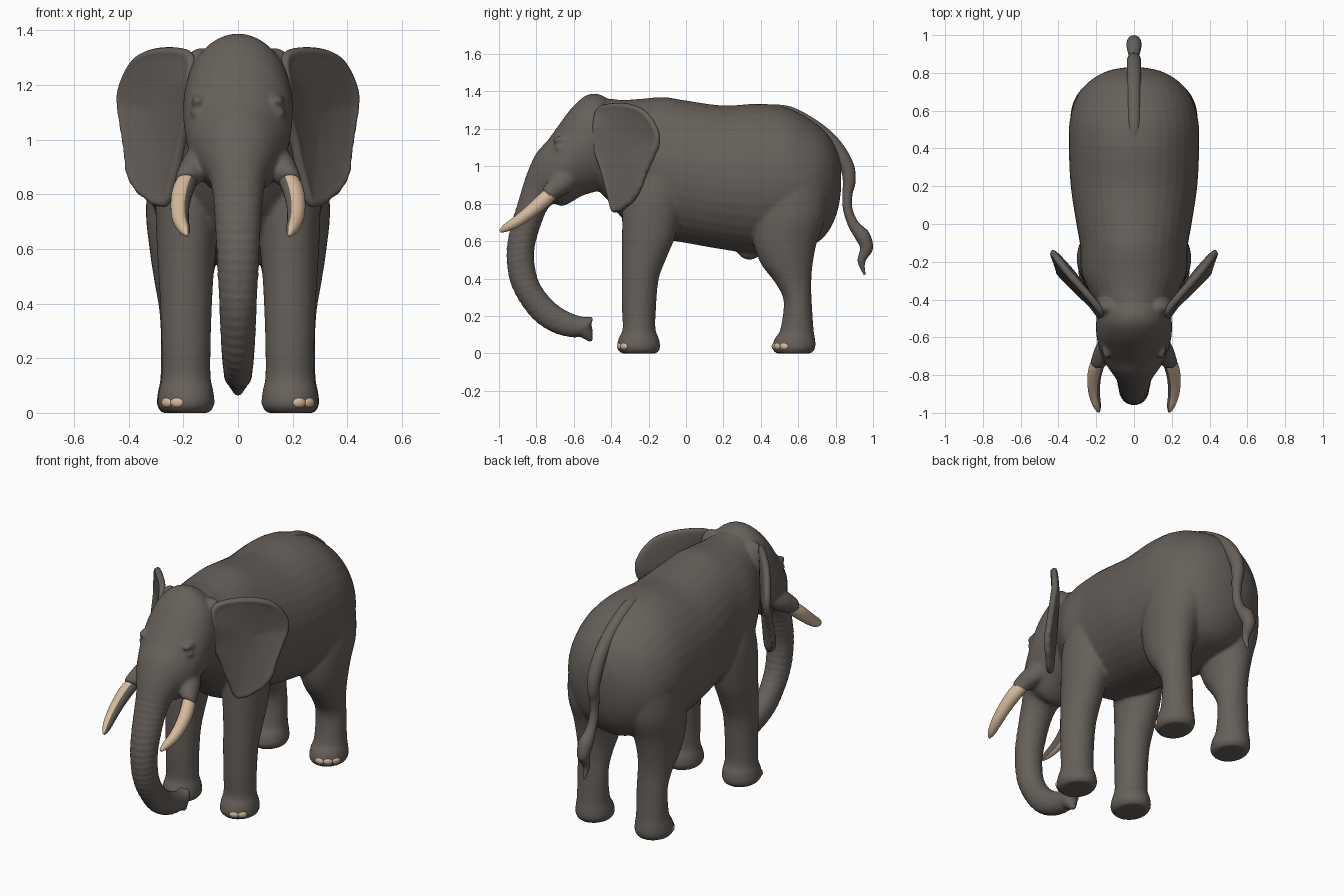
import bpy, bmesh, math
from mathutils import Vector, Matrix

if "Cube" in bpy.data.objects:
    bpy.data.objects.remove(bpy.data.objects["Cube"])


def material(name, rgb):
    m = bpy.data.materials.new(name)
    m.diffuse_color = (*rgb, 1)
    m.use_nodes = True
    m.node_tree.nodes["Principled BSDF"].inputs["Base Color"].default_value = m.diffuse_color
    return m


SKIN = material("grey_brown_skin", (0.135, 0.117, 0.103))
IVORY = material("cream_ivory", (0.66, 0.49, 0.33))


def finish(name, bm, *mats):
    bmesh.ops.recalc_face_normals(bm, faces=bm.faces)
    me = bpy.data.meshes.new(name)
    bm.to_mesh(me)
    bm.free()
    for m in mats:
        me.materials.append(m)
    me.polygons.foreach_set("use_smooth", [True] * len(me.polygons))
    ob = bpy.data.objects.new(name, me)
    bpy.context.collection.objects.link(ob)
    return ob


def smooth_path(pts, steps, closed=False):
    """Catmull-Rom interpolation of tuples."""
    k = len(pts)
    get = (lambda i: pts[i % k]) if closed else (lambda i: pts[max(0, min(k - 1, i))])
    out = []
    for i in range(k if closed else k - 1):
        p = [get(i + j) for j in (-1, 0, 1, 2)]
        for s in range(steps):
            t = s / steps
            out.append(tuple(0.5 * (2 * b + (c - a) * t + (2 * a - 5 * b + 4 * c - d) * t * t
                                    + (3 * b - a - 3 * c + d) * t ** 3) for a, b, c, d in zip(*p)))
    return out if closed else out + [tuple(pts[-1])]


def loft(name, rings, side=1, n=36, steps=6, ripple_from=None, mats=(SKIN,)):
    """Ellipse rings (cx, y1, z1, y2, z2, half_width), each spanning two profile points."""
    bm = bmesh.new()
    loops = []
    for i, (cx, y1, z1, y2, z2, w) in enumerate(smooth_path(rings, steps)):
        g = 1.0
        if ripple_from is not None and i > ripple_from * steps:
            g += 0.04 * math.sin(i / steps * 2 * math.pi * 3)
        cy, cz, hy, hz = (y1 + y2) / 2, (z1 + z2) / 2, (y1 - y2) / 2 * g, (z1 - z2) / 2 * g
        ang = [2 * math.pi * k / n for k in range(n)]
        loops.append([bm.verts.new((side * cx + w * g * math.cos(a), cy + hy * math.sin(a),
                                    cz + hz * math.sin(a))) for a in ang])
    for a, b in zip(loops, loops[1:]):
        for k in range(n):
            bm.faces.new((a[k], a[(k + 1) % n], b[(k + 1) % n], b[k]))
    bm.faces.new(loops[0])
    bm.faces.new(loops[-1])
    return finish(name, bm, *mats)


def tube(name, pts, side=1, **kw):
    """Round tube through (cx, y, z, radius)."""
    rings = []
    for i, (cx, y, z, r) in enumerate(pts):
        a, b = pts[max(0, i - 1)], pts[min(len(pts) - 1, i + 1)]
        d = Vector((b[1] - a[1], b[2] - a[2])).normalized()
        rings.append((cx, y - d.y * r, z + d.x * r, y + d.y * r, z - d.x * r, r))
    return loft(name, rings, side, **kw)


def blob(name, loc, scale, turn=0, mat=SKIN):
    bm = bmesh.new()
    mx = Matrix.Translation(loc) @ Matrix.Rotation(turn, 4, 'Z') @ Matrix.Diagonal((*scale, 1))
    bmesh.ops.create_uvsphere(bm, u_segments=20, v_segments=12, radius=1, matrix=mx)
    return finish(name, bm, mat)


# torso and neck: (y, top, bottom, half width)
torso = [(.83, 1.0, .88, .04), (.81, 1.08, .76, .14), (.76, 1.17, .65, .23), (.68, 1.24, .58, .3),
         (.55, 1.31, .55, .34), (.4, 1.335, .53, .345), (.2, 1.325, .555, .335), (0, 1.352, .59, .305),
         (-.12, 1.37, .61, .285), (-.25, 1.36, .64, .28), (-.34, 1.355, .72, .245),
         (-.42, 1.36, .82, .2), (-.5, 1.34, .9, .17)]
body = loft("body", [(0, y, t, y, b, w) for y, t, b, w in torso])

# head flowing into the ringed trunk: front point, back point, half width
head = [(-.36, 1.3, -.38, .95, .15), (-.44, 1.375, -.44, .88, .19), (-.52, 1.385, -.5, .86, .2),
        (-.6, 1.325, -.56, .84, .2), (-.67, 1.235, -.61, .81, .19), (-.735, 1.145, -.65, .79, .172),
        (-.8, 1.07, -.68, .79, .145), (-.847, .97, -.7, .8, .117), (-.877, .88, -.715, .8, .099),
        (-.907, .78, -.745, .765, .09), (-.937, .68, -.775, .69, .084), (-.957, .57, -.805, .59, .078),
        (-.955, .46, -.812, .5, .073), (-.932, .36, -.79, .39, .068), (-.877, .258, -.74, .31, .064),
        (-.8, .167, -.67, .245, .059), (-.7, .107, -.6, .21, .054), (-.6, .085, -.55, .195, .052),
        (-.56, .1, -.525, .195, .05), (-.525, .115, -.49, .2, .046)]
skin_parts = [loft("head_trunk", [(0, *r) for r in head], steps=12, ripple_from=8)]
skin_parts.append(blob("belly_bump", (0, .34, .56), (.05, .07, .06)))
# pointed finger at the trunk tip
skin_parts.append(tube("trunk_finger", [(0, -.57, .15, .05), (0, -.535, .115, .042), (0, -.505, .062, .01)]))

# legs: (centre x, height, front y, back y, half width)
front_leg = [(.19, 0, -.345, -.155, .085), (.19, .03, -.37, -.138, .104), (.19, .08, -.36, -.145, .1),
             (.19, .13, -.339, -.163, .09), (.19, .25, -.343, -.16, .09), (.19, .4, -.343, -.145, .095),
             (.19, .52, -.342, -.1, .102), (.187, .65, -.342, -.05, .112), (.18, .85, -.335, -.02, .12),
             (.17, 1.05, -.28, -.06, .09)]
rear_leg = [(.195, 0, .48, .67, .085), (.195, .03, .46, .692, .102), (.195, .08, .475, .69, .098),
            (.195, .13, .505, .682, .089), (.195, .28, .522, .672, .088), (.197, .38, .475, .67, .092),
            (.2, .48, .4, .678, .106), (.197, .6, .36, .702, .127), (.187, .75, .36, .752, .15),
            (.18, .95, .4, .745, .135), (.15, 1.1, .45, .69, .09)]
sleeve = [(.1, -.58, .98, .05), (.14, -.65, .92, .062), (.172, -.71, .875, .052), (.19, -.74, .847, .043)]
for s in (1, -1):
    for leg in (front_leg, rear_leg):
        skin_parts.append(loft("leg", [(c, a, z, b, z, w) for c, z, a, b, w in leg], s))
    # flesh round the tusk, ear root, brow and eyelid
    skin_parts.append(tube("tusk_sleeve", sleeve, s))
    skin_parts.append(blob("ear_root", (s * .135, -.44, 1.22), (.075, .055, .118)))
    skin_parts.append(blob("brow", (s * .145, -.655, 1.14), (.026, .06, .024)))
    skin_parts.append(blob("eyelid", (s * .155, -.675, 1.1), (.019, .03, .016)))

# fuse all skin volumes into one smooth body
bpy.ops.object.select_all(action='DESELECT')
for ob in skin_parts + [body]:
    ob.select_set(True)
bpy.context.view_layer.objects.active = body
bpy.ops.object.join()
rm = body.modifiers.new("fuse", 'REMESH')
rm.mode, rm.voxel_size, rm.use_smooth_shade = 'VOXEL', .0095, True
sm = body.modifiers.new("soften", 'SMOOTH')
sm.factor, sm.iterations = .5, 8
for m in ("fuse", "soften"):
    bpy.ops.object.modifier_apply(modifier=m)

# tail lying over the rump, ending in a tuft
tube("tail", [(0, .42, 1.3, .03), (0, .55, 1.285, .036), (0, .7, 1.2, .037), (0, .8, 1.105, .038),
              (0, .86, 1.0, .038), (0, .873, .92, .034), (0, .863, .85, .027), (0, .865, .77, .025),
              (0, .895, .69, .029), (0, .945, .625, .04), (0, .965, .56, .034), (0, .938, .49, .02),
              (0, .955, .42, .005)], n=20)

# ear outline (y, z), starting at the top of the root
ear = [(-.46, 1.32), (-.33, 1.335), (-.22, 1.295), (-.155, 1.2), (-.147, 1.12), (-.185, 1.03),
       (-.22, .95), (-.25, .87), (-.295, .8), (-.385, .752), (-.42, .85), (-.455, .98),
       (-.49, 1.09), (-.495, 1.23)]
tusk = [(.17, -.69, .885, .036), (.2, -.76, .82, .039), (.212, -.83, .76, .035), (.21, -.9, .707, .03),
        (.197, -.96, .672, .022), (.188, -.994, .652, .008)]

for s in (1, -1):
    # ears: gently bowed sheets swept back, the rear lower lobe flaring out
    side_name = "left" if s > 0 else "right"
    bm = bmesh.new()
    mid = (-.33, 1.1)
    edge = smooth_path(ear, 5, closed=True)
    n = len(edge)
    rings = []
    for f in (1, .93, .8, .55, .25):
        ring = []
        for k, (y, z) in enumerate(edge):
            g = f * (1 + (.014 * math.sin(k * 2.1) if 22 < k < 46 and f > .9 else 0))
            y, z = mid[0] + (y - mid[0]) * g, mid[1] + (z - mid[1]) * g
            cup = -.02 * (1 - f * f) + (.008 if f == 1 else 0)
            low = max(0, min(1, (1.12 - z) / .25)) * max(0, min(1, (y + .43) / .18))
            top = max(0, (z - 1.2) / .13) * max(0, min(1, (-.25 - y) / .2))
            ring.append(bm.verts.new((s * (.2 + .75 * (y + .46) + .8 * cup + .045 * low - .03 * top),
                                      y - .6 * cup, z)))
        rings.append(ring)
    for a, b in zip(rings, rings[1:]):
        for k in range(n):
            bm.faces.new((a[k], a[(k + 1) % n], b[(k + 1) % n], b[k]))
    bm.faces.new(rings[-1])
    ob = finish(side_name + "_ear", bm, SKIN)
    so = ob.modifiers.new("thickness", 'SOLIDIFY')
    so.thickness, so.offset = .036, 0
    ob.modifiers.new("round", 'SUBSURF').levels = 1

    # tusks: ivory with the inward side left skin coloured
    t = tube(side_name + "_tusk", tusk, s, n=24, mats=(IVORY, SKIN))
    for p in t.data.polygons:
        p.material_index = 1 if p.normal.x * s < -.4 else 0

    # toenails on the outer front of each foot
    for label, cy, angles in (("front", -.254, (18, 44)), ("rear", .576, (10, 36, 62))):
        for i, deg in enumerate(angles):
            a = math.radians(deg)
            loc = (s * (.193 + .096 * math.sin(a)), cy - .107 * math.cos(a), .038)
            blob(f"{side_name}_{label}_toenail_{i + 1}", loc, (.026, .012, .018), s * a, IVORY)
